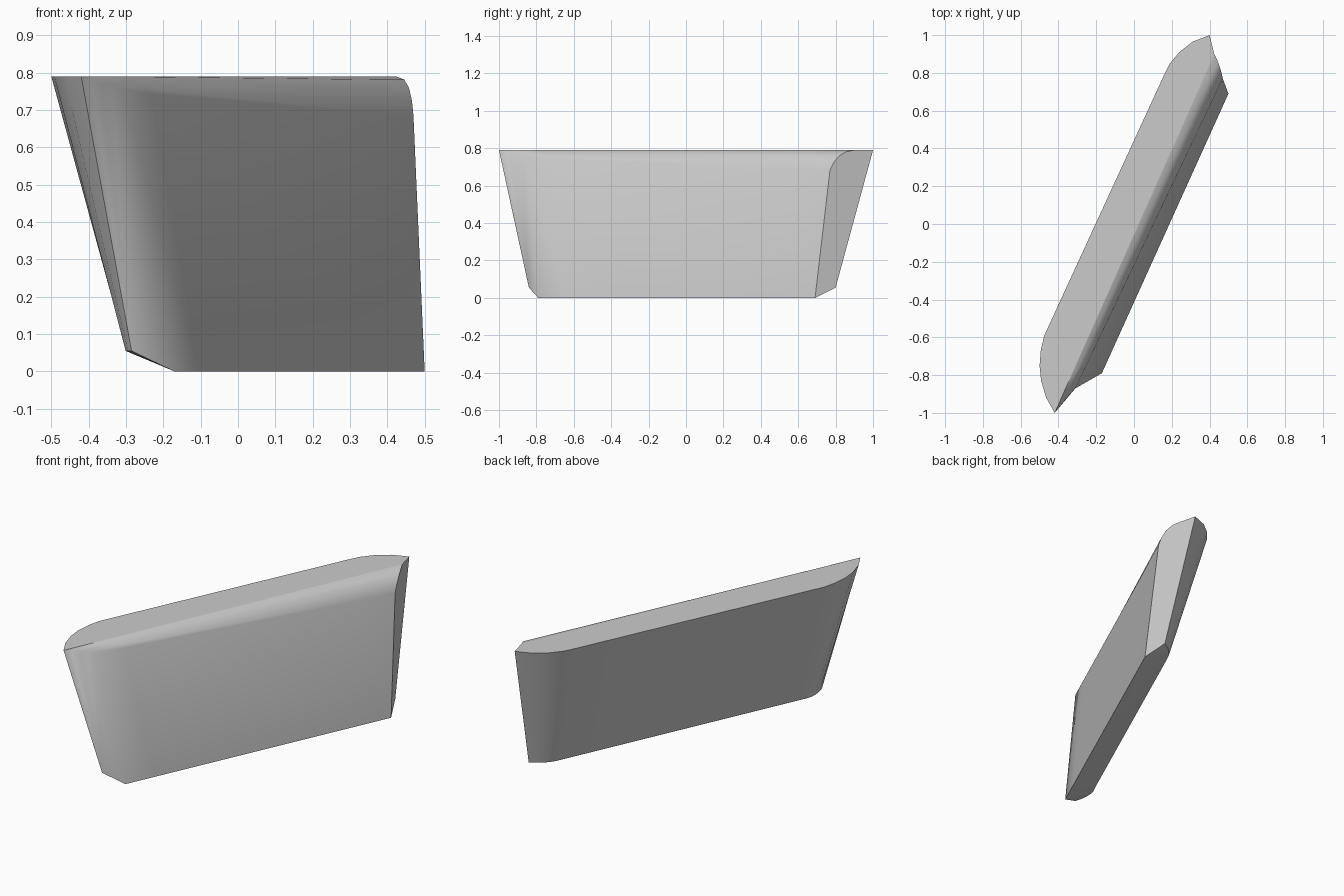
import bpy, bmesh
from mathutils import Vector

cube = bpy.data.objects.get("Cube")
if cube:
    bpy.data.objects.remove(cube, do_unlink=True)

# One plain grey material
grey = bpy.data.materials.new("plain_grey")
grey.use_nodes = True
colour = (0.6, 0.6, 0.6, 1)
grey.diffuse_color = colour
grey.node_tree.nodes["Principled BSDF"].inputs["Base Color"].default_value = colour

TOP, LOW = 0.79, 0.055
bm = bmesh.new()
patches = {}


def points(plan, z):
    return [bm.verts.new((x, y, z)) for x, y in plan]


def face(patch, *verts):
    f = bm.faces.new(verts)
    f.smooth = True
    patches[f] = patch


# Rounded back wall: upper rim and the narrower lower rim
rim = points([(-.42, -1), (-.465, -.92), (-.492, -.83), (-.5, -.75), (-.493, -.665),
              (-.475, -.59), (.155, .78), (.19, .85), (.24, .91), (.31, .965), (.4, 1)], TOP)
foot = points([(-.285, -.84), (-.295, -.805), (-.301, -.765), (-.299, -.72), (-.29, -.69),
               (-.272, -.655), (.33, .675), (.35, .715), (.375, .745), (.41, .775), (.45, .80)], LOW)
for i in range(len(rim) - 1):
    face("back", rim[i], rim[i + 1], foot[i + 1], foot[i])

# Front wall: profiles at both ends, running from the top fillet to the base edge
near = [rim[0]] + [bm.verts.new(p) for p in
        [(-.393, -.967, .783), (-.367, -.935, .773), (-.338, -.9, .763), (-.31, -.87, .75), (-.17, -.79, 0)]]
far = [bm.verts.new(p) for p in
       [(.425, .9, TOP), (.445, .858, .782), (.458, .82, .76), (.466, .79, .725), (.47, .77, .685), (.5, .69, 0)]]
columns = [near]
for t in (0.1, 0.9):
    columns.append([bm.verts.new(a.co.lerp(b.co, t)) for a, b in zip(near, far)])
columns.append(far)
for a, b in zip(columns, columns[1:]):
    for i in range(len(a) - 1):
        face("front", a[i], b[i], b[i + 1], a[i + 1])

# Angled facet at the near end, blended into the front
for a, b in zip(near, near[1:]):
    face("front", foot[0], a, b)

# Flat top and flat far end
face("top", *rim, *[c[0] for c in reversed(columns[1:])])
face("end", rim[-1], *far, foot[-1])

# Underside: fans at the rounded ends joined by a long strip
half = 5
base = [c[-1] for c in columns]
for i in range(half):
    face("base", base[0], foot[i], foot[i + 1])
for i in range(half + 1, len(foot) - 1):
    face("base", base[-1], foot[i], foot[i + 1])
face("base", *base, foot[half + 1], foot[half])

# Keep edges crisp between the different surfaces
bmesh.ops.recalc_face_normals(bm, faces=bm.faces)
for e in bm.edges:
    e.smooth = len({patches[f] for f in e.link_faces}) == 1

mesh = bpy.data.meshes.new("tapered_panel")
bm.to_mesh(mesh)
bm.free()
mesh.materials.append(grey)
panel = bpy.data.objects.new("tapered_panel", mesh)
bpy.context.collection.objects.link(panel)
